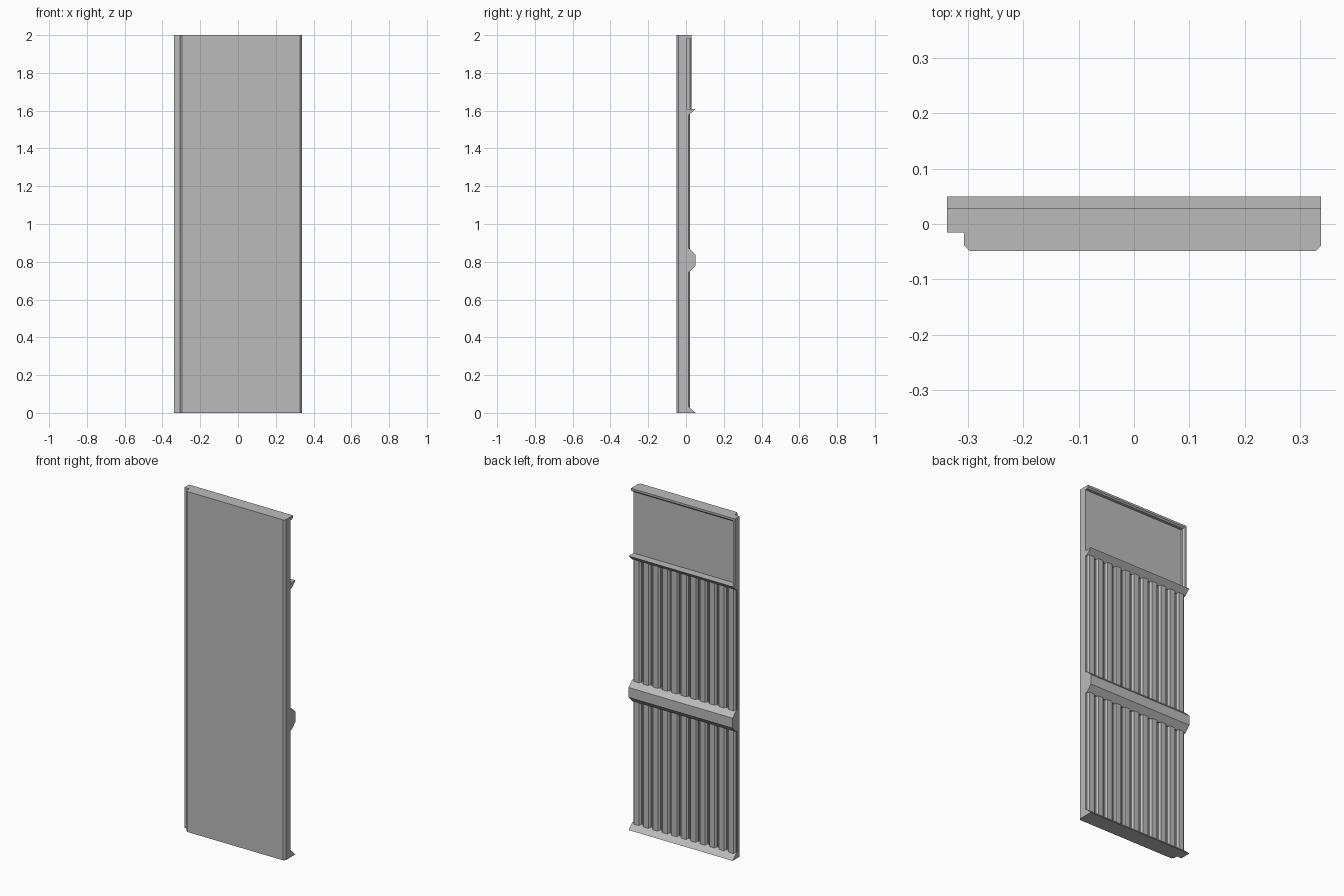
import bpy
import bmesh

cube = bpy.data.objects.get("Cube")
if cube:
    bpy.data.objects.remove(cube, do_unlink=True)

GREY = (0.5, 0.5, 0.5, 1)
mat = bpy.data.materials.new("plain grey")
mat.use_nodes = True
mat.diffuse_color = GREY
mat.node_tree.nodes["Principled BSDF"].inputs["Base Color"].default_value = GREY

HALF = 0.338      # half width of the panel
BACK = 0.004      # back plane of the core


def extrude(name, profile, to_point, start, end):
    """Sweep a closed 2D profile between two positions along one axis."""
    bm = bmesh.new()
    rings = [[bm.verts.new(to_point(a, b, t)) for a, b in profile] for t in (start, end)]
    n = len(profile)
    for ring in rings:
        bm.faces.new(ring)
    for i in range(n):
        j = (i + 1) % n
        bm.faces.new((rings[0][i], rings[0][j], rings[1][j], rings[1][i]))
    bmesh.ops.recalc_face_normals(bm, faces=bm.faces)
    mesh = bpy.data.meshes.new(name)
    bm.to_mesh(mesh)
    bm.free()
    mesh.materials.append(mat)
    obj = bpy.data.objects.new(name, mesh)
    bpy.context.collection.objects.link(obj)
    return obj


def upright(name, profile, z0, z1):
    return extrude(name, profile, lambda x, y, z: (x, y, z), z0, z1)


def rail(name, profile):
    return extrude(name, profile, lambda y, z, x: (x, y, z), -HALF, HALF)


# Core board with chamfered front corners and a rebate down one side
upright("core_board", [
    (-HALF, BACK), (-HALF, -0.015), (-0.307, -0.015), (-0.307, -0.039),
    (-0.297, -0.049), (HALF - 0.01, -0.049), (HALF, -0.039), (HALF, BACK)], 0, 2)

# Horizontal rails on the back
rail("bottom_rail", [(0, 0), (0.05, 0), (0.014, 0.034), (0, 0.034)])
rail("middle_rail", [(0, 0.745), (0.017, 0.745), (0.05, 0.78),
                     (0.05, 0.838), (0.017, 0.87), (0, 0.87)])
rail("upper_ledge", [(0, 1.576), (0.014, 1.576), (0.05, 1.61), (0, 1.61)])

# Moulding around the upper panel: top and one side
rail("top_moulding", [(0, 2), (0.028, 2), (0.028, 1.988), (0.02, 1.98), (0, 1.98)])
upright("side_moulding", [(-HALF, 0), (-HALF, 0.028), (-HALF + 0.012, 0.028),
                          (-HALF + 0.02, 0.02), (-HALF + 0.02, 0)], 1.61, 2)

# Chamfered slats in two rows
COUNT = 11
pitch = 2 * HALF / COUNT
edge = pitch / 2 - 0.005
flat = edge - 0.009
for row, z0, z1 in (("lower", 0.01, 0.76), ("upper", 0.85, 1.59)):
    for i in range(COUNT):
        x = -HALF + pitch * (i + 0.5)
        upright(f"{row}_slat_{i + 1}", [
            (x - edge, 0), (x - edge, 0.012), (x - flat, 0.021),
            (x + flat, 0.021), (x + edge, 0.012), (x + edge, 0)], z0, z1)
